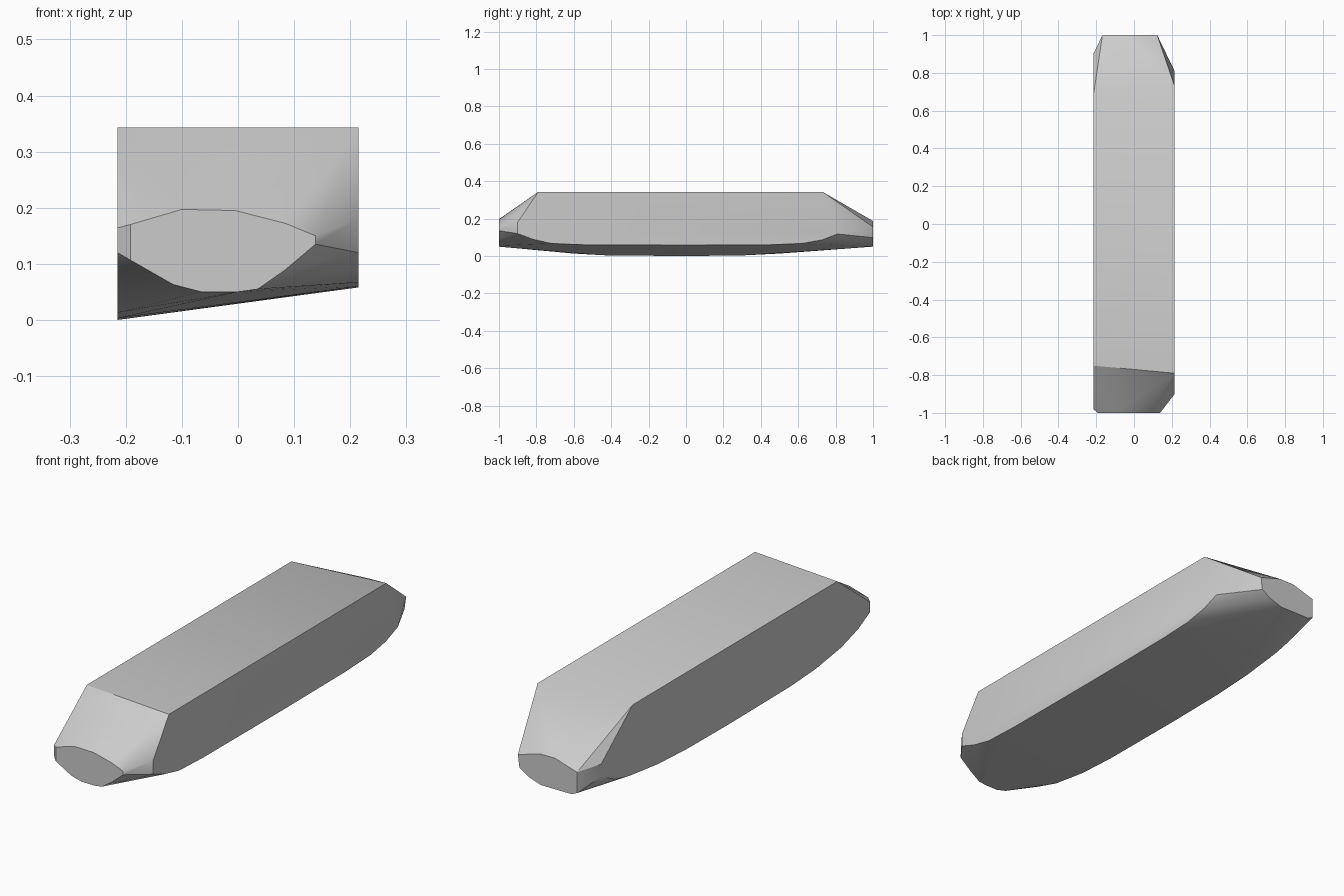
import bpy
import bmesh
import math

cube = bpy.data.objects.get("Cube")
if cube:
    bpy.data.objects.remove(cube, do_unlink=True)

HALF_W, HALF_L, TOP = 0.215, 1.0, 0.343

# Side outlines as (y, z), end outlines as (x, z)
left_side = [(-0.79, TOP), (-0.9, 0.18), (-0.9, 0.12), (-0.82, 0.09), (-0.72, 0.067),
             (-0.55, 0.06), (0, 0.058), (0.45, 0.06), (0.62, 0.067), (0.73, 0.087),
             (0.81, 0.118), (0.73, TOP)]
right_side = [(-0.75, TOP), (-0.98, 0.164), (-0.98, 0.12), (-0.9, 0.077), (-0.78, 0.04),
              (-0.6, 0.013), (-0.42, 0.003), (0, 0), (0.3, 0.003), (0.5, 0.013),
              (0.7, 0.037), (0.8, 0.06), (0.9, 0.108), (0.9, 0.165), (0.68, TOP)]
front_end = [(-0.192, 0.17), (-0.1, 0.197), (-0.005, 0.195), (0.085, 0.172),
             (0.138, 0.15), (0.138, 0.135), (0.085, 0.09), (0.035, 0.055),
             (0, 0.05), (-0.065, 0.05), (-0.115, 0.063), (-0.192, 0.107)]
back_end = [(0.123, 0.155), (0.115, 0.098), (0.07, 0.07), (0.01, 0.05), (-0.14, 0.05),
            (-0.167, 0.062), (-0.167, 0.154), (-0.06, 0.187), (0.014, 0.187)]

points = [(HALF_W, y, z) for y, z in left_side]
points += [(-HALF_W, y, z) for y, z in right_side]
points += [(x, -HALF_L, z) for x, z in front_end]
points += [(x, HALF_L, z) for x, z in back_end]

# Wrap the four outlines in one closed convex skin
bm = bmesh.new()
for p in points:
    bm.verts.new(p)
hull = bmesh.ops.convex_hull(bm, input=bm.verts)
loose = [v for v in set(hull["geom_interior"] + hull["geom_unused"])
         if isinstance(v, bmesh.types.BMVert)]
bmesh.ops.delete(bm, geom=loose, context="VERTS")
bmesh.ops.dissolve_limit(bm, angle_limit=math.radians(0.5),
                         verts=bm.verts, edges=bm.edges)
bmesh.ops.recalc_face_normals(bm, faces=bm.faces)
mesh = bpy.data.meshes.new("tapered_block")
bm.to_mesh(mesh)
bm.free()

block = bpy.data.objects.new("tapered_block", mesh)
bpy.context.collection.objects.link(block)

# Plain grey finish
grey = bpy.data.materials.new("plain_grey")
grey.use_nodes = True
grey.diffuse_color = (0.6, 0.6, 0.6, 1)
grey.node_tree.nodes["Principled BSDF"].inputs["Base Color"].default_value = (0.6, 0.6, 0.6, 1)
mesh.materials.append(grey)

# Soft shading on the rounded skin, crisp rims
bpy.ops.object.select_all(action="DESELECT")
block.select_set(True)
bpy.context.view_layer.objects.active = block
bpy.ops.object.shade_smooth_by_angle(angle=math.radians(28))
